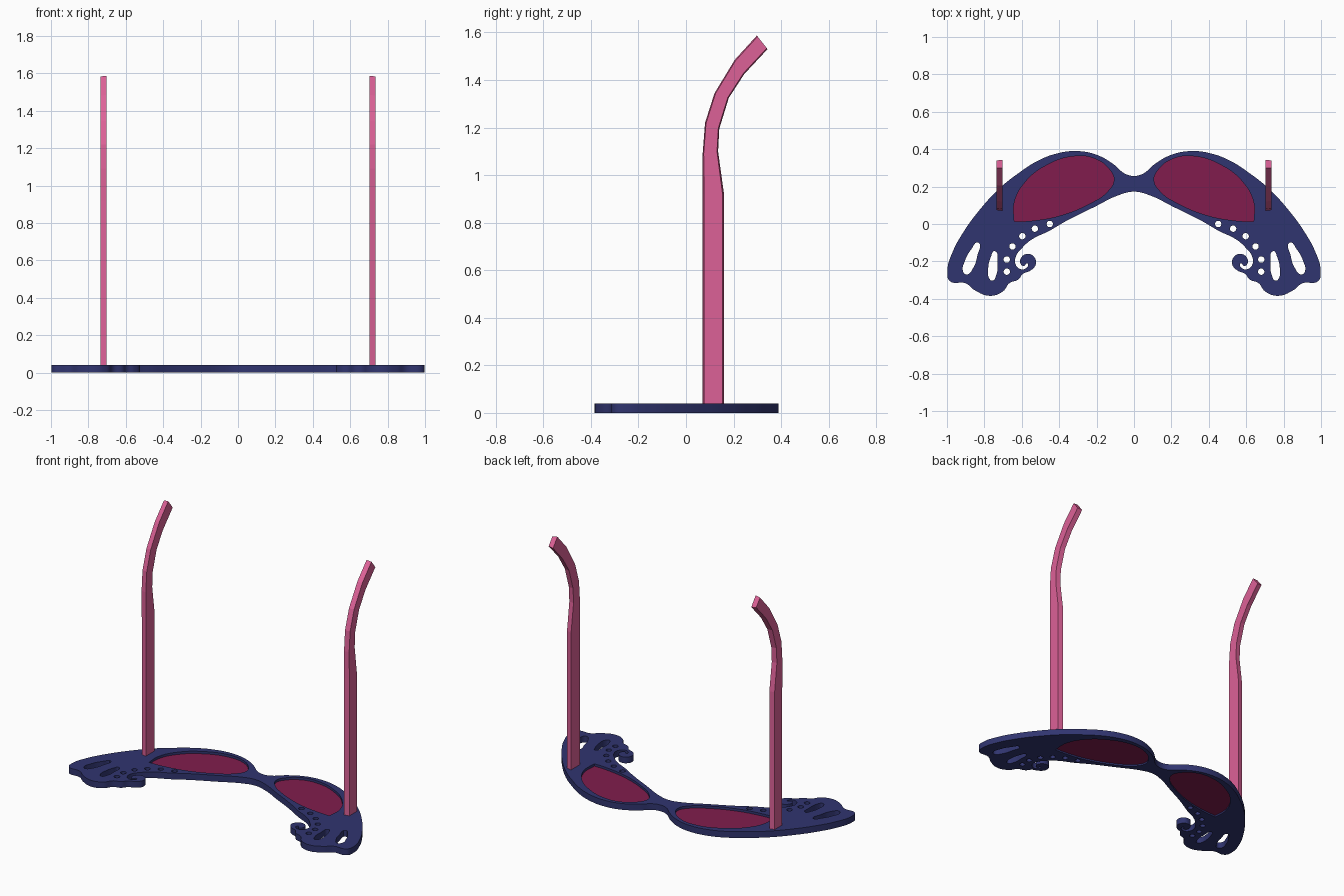
import bpy, bmesh, math

if "Cube" in bpy.data.objects:
    bpy.data.objects.remove(bpy.data.objects["Cube"])


def material(name, rgb):
    m = bpy.data.materials.new(name)
    m.diffuse_color = (*rgb, 1)
    m.use_nodes = True
    m.node_tree.nodes["Principled BSDF"].inputs["Base Color"].default_value = m.diffuse_color
    return m


navy = material("navy", (0.03, 0.035, 0.16))
wine = material("wine", (0.22, 0.012, 0.075))
pink = material("pink", (0.72, 0.12, 0.31))


def mirrored(pts):
    return [(-x, y) for x, y in reversed(pts)]


def flat_plate(name, loops, z0, z1, mat):
    """Filled smooth 2D outlines, with holes, extruded from z0 to z1.
    Each loop is (points, indices of sharp corners)."""
    cu = bpy.data.curves.new(name + "_outline", 'CURVE')
    cu.dimensions = '2D'
    cu.fill_mode = 'BOTH'
    cu.extrude = (z1 - z0) / 2
    for pts, corners in loops:
        sp = cu.splines.new('BEZIER')
        sp.bezier_points.add(len(pts) - 1)
        sp.use_cyclic_u = True
        sp.resolution_u = 6
        for i, (bp, (x, y)) in enumerate(zip(sp.bezier_points, pts)):
            bp.co = (x, y, 0)
            kind = 'VECTOR' if i in corners else 'AUTO'
            bp.handle_left_type = bp.handle_right_type = kind
    tmp = bpy.data.objects.new(name + "_outline", cu)
    bpy.context.collection.objects.link(tmp)
    dg = bpy.context.evaluated_depsgraph_get()
    me = bpy.data.meshes.new_from_object(tmp.evaluated_get(dg))
    bpy.data.objects.remove(tmp)
    bm = bmesh.new()
    bm.from_mesh(me)
    bmesh.ops.remove_doubles(bm, verts=bm.verts, dist=1e-5)
    bmesh.ops.translate(bm, verts=bm.verts, vec=(0, 0, (z0 + z1) / 2))
    bmesh.ops.recalc_face_normals(bm, faces=bm.faces)
    bm.to_mesh(me)
    bm.free()
    me.name = name
    me.materials.clear()
    me.materials.append(mat)
    ob = bpy.data.objects.new(name, me)
    bpy.context.collection.objects.link(ob)
    bpy.ops.object.select_all(action='DESELECT')
    ob.select_set(True)
    bpy.context.view_layer.objects.active = ob
    bpy.ops.object.shade_smooth_by_angle(angle=math.radians(35))
    return ob


# Right half of the frame outline: brow, wing tip, scalloped bottom, curl, lower rim
half = [(0.05, 0.27), (0.11, 0.32), (0.20, 0.37), (0.31, 0.39), (0.42, 0.375),
        (0.52, 0.335), (0.62, 0.27), (0.72, 0.19), (0.83, 0.07), (0.91, -0.04),
        (0.97, -0.15), (0.998, -0.25), (0.985, -0.305), (0.90, -0.317),
        (0.85, -0.355), (0.77, -0.384), (0.70, -0.36), (0.665, -0.315),
        (0.62, -0.298), (0.592, -0.265), (0.555, -0.25), (0.525, -0.215),
        (0.535, -0.175), (0.57, -0.16), (0.602, -0.178), (0.607, -0.212),
        (0.588, -0.225), (0.573, -0.21), (0.566, -0.217), (0.578, -0.237),
        (0.61, -0.24), (0.635, -0.21), (0.63, -0.17), (0.60, -0.13),
        (0.55, -0.085), (0.45, -0.035), (0.37, 0.012), (0.21, 0.092), (0.08, 0.155)]
outline = [(0, 0.257)] + half + [(0, 0.173)] + mirrored(half)

# Lens opening, with one sharp outer corner
lens = [(0.64, 0.012), (0.64, 0.115), (0.585, 0.22), (0.475, 0.31), (0.31, 0.363),
        (0.20, 0.345), (0.13, 0.29), (0.107, 0.235), (0.145, 0.17), (0.235, 0.11),
        (0.395, 0.045), (0.54, 0.018)]
lens_loops = [(lens, {0}), (mirrored(lens), {len(lens) - 1})]

# Teardrop cut-outs and the row of round holes
drops = [[(0.833, -0.10), (0.87, -0.135), (0.905, -0.20), (0.915, -0.25),
          (0.895, -0.27), (0.86, -0.235), (0.838, -0.17)],
         [(0.745, -0.145), (0.765, -0.175), (0.78, -0.24), (0.777, -0.285),
          (0.757, -0.303), (0.737, -0.275), (0.731, -0.21)]]
dots = [(0.45, 0), (0.53, -0.025), (0.597, -0.065), (0.65, -0.12),
        (0.68, -0.19), (0.68, -0.255)]
r = 0.017
holes = drops + [[(x + r, y), (x, y + r), (x - r, y), (x, y - r)] for x, y in dots]
hole_loops = [(h, ()) for h in holes] + [(mirrored(h), ()) for h in holes]

flat_plate("frame", [(outline, ())] + lens_loops + hole_loops, 0, 0.04, navy)
flat_plate("lenses", lens_loops, 0.01, 0.025, wine)

# Temple arms: paired (y, z) edges, with a slightly narrower outer face
edge_a = [(0.07, 0.02), (0.07, 0.92), (0.07, 1.09), (0.08, 1.22), (0.12, 1.345),
          (0.205, 1.485), (0.298, 1.587)]
edge_b = [(0.16, 0.02), (0.16, 0.92), (0.135, 1.10), (0.14, 1.195), (0.18, 1.325),
          (0.245, 1.425), (0.343, 1.53)]


def temple_arm(name, side):
    bm = bmesh.new()
    rings = []
    for a, b in zip(edge_a, edge_b):
        ring = []
        for x, t in ((0.703, 0), (0.703, 1), (0.736, 0.93), (0.736, 0.07)):
            y, z = (a[k] + (b[k] - a[k]) * t for k in (0, 1))
            ring.append(bm.verts.new((side * x, y, z)))
        rings.append(ring)
    for lo, hi in zip(rings, rings[1:]):
        for i in range(4):
            j = (i + 1) % 4
            bm.faces.new((lo[i], lo[j], hi[j], hi[i]))
    bm.faces.new(rings[0])
    bm.faces.new(rings[-1])
    bmesh.ops.recalc_face_normals(bm, faces=bm.faces)
    me = bpy.data.meshes.new(name)
    bm.to_mesh(me)
    bm.free()
    me.materials.append(pink)
    bpy.context.collection.objects.link(bpy.data.objects.new(name, me))


temple_arm("right_temple_arm", 1)
temple_arm("left_temple_arm", -1)
